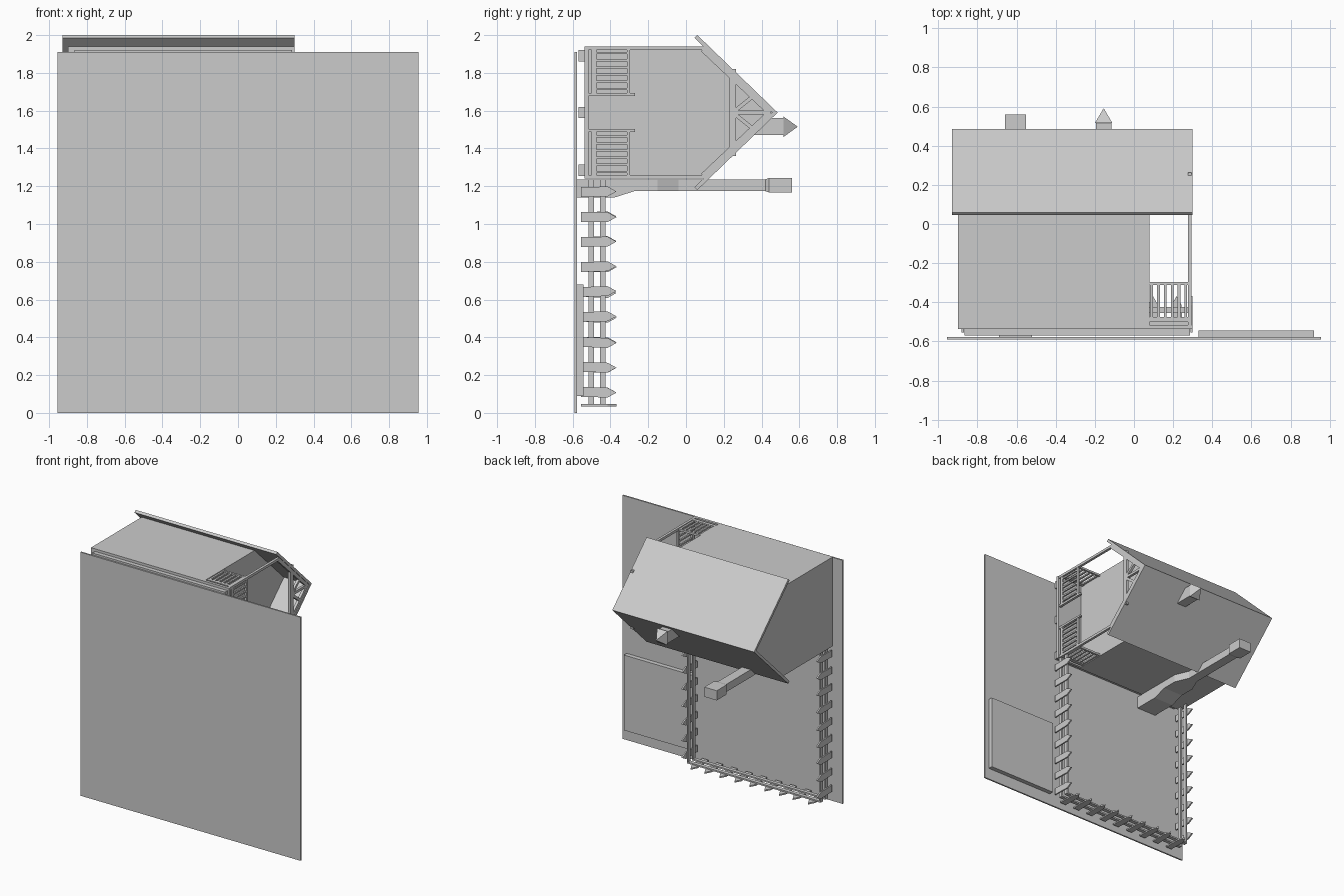
import bpy, bmesh, math, random
from mathutils import Vector

if "Cube" in bpy.data.objects:
    bpy.data.objects.remove(bpy.data.objects["Cube"])

random.seed(4)

def finish(name, bm):
    bmesh.ops.recalc_face_normals(bm, faces=bm.faces)
    me = bpy.data.meshes.new(name)
    bm.to_mesh(me)
    bm.free()
    ob = bpy.data.objects.new(name, me)
    bpy.context.collection.objects.link(ob)
    return ob

def add_loft(bm, rings):
    """Skin a list of equal-sized rings and cap both ends."""
    vs = [[bm.verts.new(p) for p in r] for r in rings]
    n = len(vs[0])
    for a, b in zip(vs, vs[1:]):
        for i in range(n):
            bm.faces.new((a[i], a[(i + 1) % n], b[(i + 1) % n], b[i]))
    bm.faces.new(vs[0][::-1])
    bm.faces.new(vs[-1])

def rect(y, x0, x1, z0, z1):
    return [(x0, y, z0), (x1, y, z0), (x1, y, z1), (x0, y, z1)]

def add_box(bm, x0, x1, y0, y1, z0, z1):
    add_loft(bm, [rect(y0, x0, x1, z0, z1), rect(y1, x0, x1, z0, z1)])

def box(name, *dims):
    bm = bmesh.new()
    add_box(bm, *dims)
    return finish(name, bm)

def add_prism_x(bm, profile, x0, x1):
    add_loft(bm, [[(x, y, z) for y, z in profile] for x in (x0, x1)])

def add_strut(bm, a, b, w, x0, x1):
    """Straight timber in the y-z plane."""
    a, b = Vector(a), Vector(b)
    d = (b - a).normalized()
    n = Vector((-d.y, d.x)) * w / 2
    add_prism_x(bm, [a + n, b + n, b - n, a - n], x0, x1)

MID = 1.59  # ridge position along z; house height runs along y

# ground and garden bed
box("ground_plate", -0.955, 0.955, -0.59, -0.578, 0, 1.91)
box("garden_bed", 0.33, 0.92, -0.578, -0.543, 0.09, 0.68)

# foundation beams and floor deck
bm = bmesh.new()
for z in (1.285, MID, 1.89):
    add_box(bm, -0.865, 0.285, -0.57, -0.535, z - 0.03, z + 0.03)
finish("foundation_beams", bm)
box("floor_deck", -0.90, 0.30, -0.537, -0.515, 1.24, 1.94)

# house body with gable
bm = bmesh.new()
add_prism_x(bm, [(-0.53, 1.24), (-0.53, 1.94), (0.09, 1.94), (0.455, MID), (0.09, 1.24)], -0.90, 0.08)
finish("house_body", bm)

# folded roof
bm = bmesh.new()
add_prism_x(bm, [(0.06, 2.0), (0.485, MID), (0.06, 1.18), (0.045, 1.195), (0.457, MID), (0.045, 1.985)], -0.93, 0.30)
finish("roof", bm)

# porch posts
bm = bmesh.new()
for z in (1.25, 1.93):
    add_box(bm, 0.275, 0.295, -0.52, 0.11, z - 0.01, z + 0.01)
finish("porch_posts", bm)

# gable truss
bm = bmesh.new()
X = (0.275, 0.295)
add_strut(bm, (0.247, 1.36), (0.247, 1.82), 0.034, *X)
add_strut(bm, (0.26, MID), (0.45, MID), 0.02, *X)
for s in (-1, 1):
    add_strut(bm, (0.09, MID + s * 0.335), (0.445, MID), 0.03, *X)
    add_strut(bm, (0.26, MID + s * 0.01), (0.36, MID + s * 0.09), 0.02, *X)
finish("gable_truss", bm)

# porch railings: both sides of the entrance and both ends
bm = bmesh.new()
for s in (-1, 1):
    z_in, z_out = sorted((MID + s * 0.09, MID + s * 0.35))
    for y0, y1 in ((-0.50, -0.475), (-0.312, -0.297)):
        add_box(bm, 0.277, 0.293, y0, y1, z_in, z_out)
        zc = MID + s * 0.34
        add_box(bm, 0.08, 0.28, y0, y1, zc - 0.008, zc + 0.008)
    for i in range(6):
        z = MID + s * (0.125 + i * 0.038)
        add_box(bm, 0.279, 0.291, -0.48, -0.305, z - 0.006, z + 0.006)
    for i in range(6):
        x = 0.09 + i * 0.035
        add_box(bm, x - 0.007, x + 0.007, -0.48, -0.305, zc - 0.006, zc + 0.006)
    zp = MID + s * 0.095
    add_box(bm, 0.275, 0.295, -0.52, -0.27, zp - 0.008, zp + 0.008)
finish("porch_railings", bm)

# picket fence on three sides of the yard
def fence(name, start, end, count):
    bm = bmesh.new()
    a, b = Vector(start), Vector(end)
    u = (b - a).normalized()
    n = Vector((-u.y, u.x))
    def slab(profile, origin, off0, off1):
        rings = []
        for off in (off0, off1):
            pts = [origin + u * s + n * off for s, _ in profile]
            rings.append([(p.x, y, p.y) for p, (_, y) in zip(pts, profile)])
        add_loft(bm, rings)
    L = (b - a).length
    for y0, y1 in ((-0.515, -0.487), (-0.455, -0.425)):
        slab([(0, y0), (L, y0), (L, y1), (0, y1)], a, -0.006, 0.006)
    for i in range(count):
        c = a + u * L * (i + 0.5) / count
        t = random.uniform(-0.006, 0.006)
        w = 0.026
        slab([(-w, -0.555), (w, -0.555), (w + t, -0.415), (t, -0.368), (t - w, -0.415)], c, 0.004, 0.015)
    finish(name, bm)

fence("fence_left", (-0.865, 0.045), (-0.865, 1.235), 9)
fence("fence_right", (0.285, 1.235), (0.285, 0.045), 9)
fence("fence_end", (0.285, 0.05), (-0.865, 0.05), 9)

# chimney: wide hearth tapering to a narrow flue with a cap
bm = bmesh.new()
xc = -0.605
add_loft(bm, [rect(y, xc - w, xc + w, z0, 1.235) for y, w, z0 in (
    (-0.58, 0.085, 1.14), (-0.38, 0.085, 1.14), (-0.27, 0.085, 1.175),
    (-0.15, 0.085, 1.175), (-0.04, 0.038, 1.175), (0.43, 0.038, 1.175))])
add_loft(bm, [rect(y, xc - w, xc + w, 1.205 - h, 1.205 + h) for y, w, h in (
    (0.42, 0.04, 0.032), (0.44, 0.054, 0.038), (0.56, 0.054, 0.038))])
finish("chimney", bm)

# roof vent with pyramid cap
box("roof_vent", -0.195, -0.115, 0.33, 0.515, 1.47, 1.56)
bm = bmesh.new()
add_loft(bm, [rect(0.515, -0.20, -0.11, 1.46, 1.57), rect(0.59, -0.156, -0.154, 1.514, 1.516)])
finish("vent_cap", bm)
